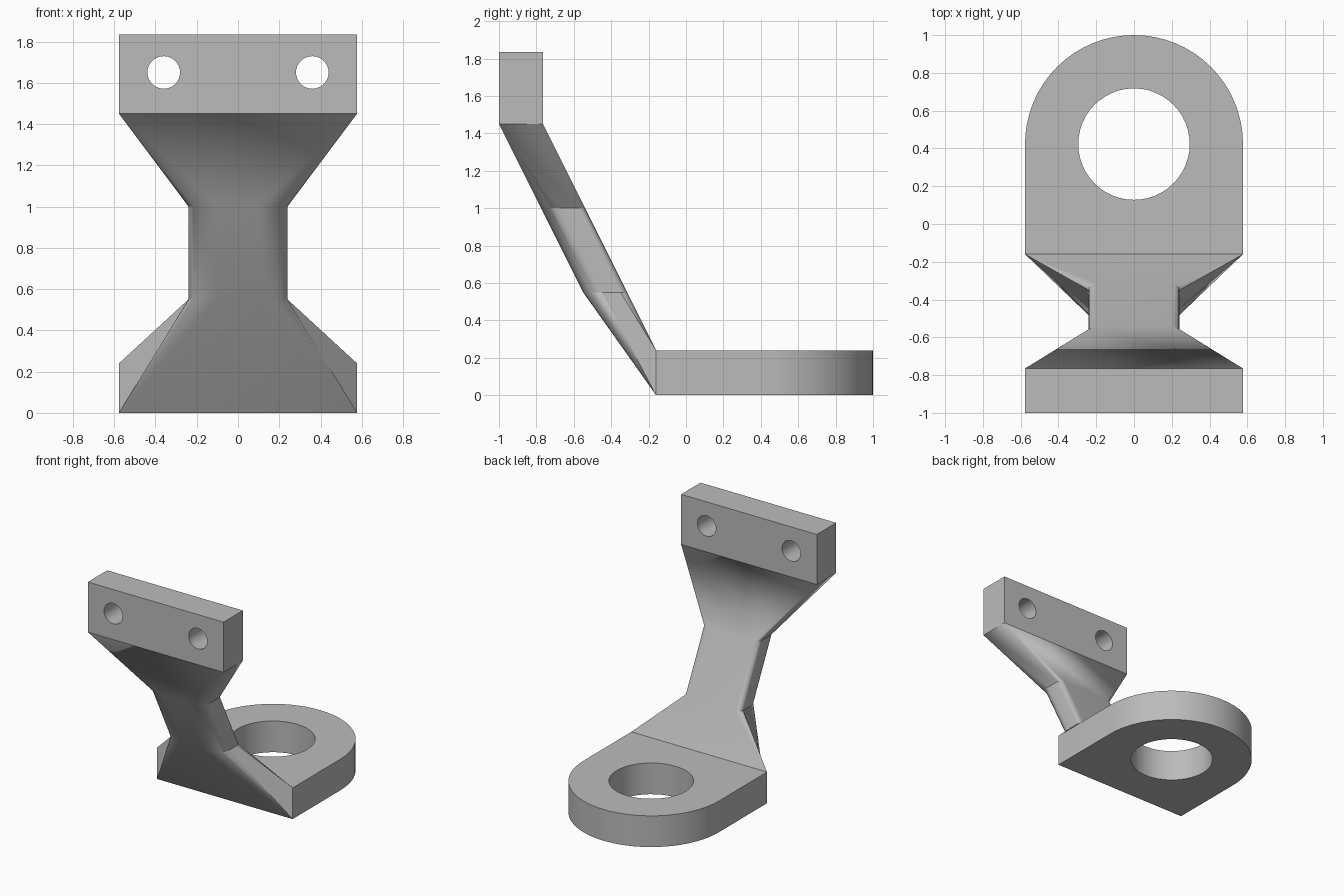
import bpy, bmesh
from math import sin, cos, pi, radians
from mathutils import Matrix

cube = bpy.data.objects.get("Cube")
if cube:
    bpy.data.objects.remove(cube, do_unlink=True)

grey = bpy.data.materials.new("plain_grey")
grey.use_nodes = True
colour = (0.5, 0.5, 0.5, 1)
grey.diffuse_color = colour
grey.node_tree.nodes["Principled BSDF"].inputs["Base Color"].default_value = colour

HALF = 0.577


def make(name, bm):
    bmesh.ops.recalc_face_normals(bm, faces=bm.faces)
    mesh = bpy.data.meshes.new(name)
    bm.to_mesh(mesh)
    bm.free()
    mesh.materials.append(grey)
    obj = bpy.data.objects.new(name, mesh)
    bpy.context.collection.objects.link(obj)
    return obj


def activate(obj):
    bpy.ops.object.select_all(action="DESELECT")
    obj.select_set(True)
    bpy.context.view_layer.objects.active = obj


def smooth(obj, angle=30):
    activate(obj)
    bpy.ops.object.shade_smooth_by_angle(angle=radians(angle))


def prism(name, outline, z0, z1):
    bm = bmesh.new()
    face = bm.faces.new([bm.verts.new((x, y, z0)) for x, y in outline])
    out = bmesh.ops.extrude_face_region(bm, geom=[face])
    top = [v for v in out["geom"] if isinstance(v, bmesh.types.BMVert)]
    bmesh.ops.translate(bm, verts=top, vec=(0, 0, z1 - z0))
    return make(name, bm)


def drill(obj, centre, radius, sides, tilt=0):
    bm = bmesh.new()
    bmesh.ops.create_cone(bm, cap_ends=True, segments=sides, radius1=radius, radius2=radius,
                          depth=1, matrix=Matrix.Translation(centre) @ Matrix.Rotation(tilt, 4, "X"))
    cutter = make("hole_cutter", bm)
    cutter.hide_render = True
    mod = obj.modifiers.new("hole", "BOOLEAN")
    mod.operation, mod.object, mod.solver = "DIFFERENCE", cutter, "EXACT"
    activate(obj)
    bpy.ops.object.modifier_apply(modifier="hole")
    bpy.data.objects.remove(cutter, do_unlink=True)


# Base plate with rounded end and large bore
RING_Y = 0.423
outline = [(-HALF, -0.16)] + [(HALF, -0.16)]
outline += [(HALF * cos(pi * i / 32), RING_Y + HALF * sin(pi * i / 32)) for i in range(33)]
base = prism("base_plate", outline, 0, 0.24)
drill(base, (0, RING_Y, 0.12), 0.295, 48)
smooth(base)

# Upright mounting block with two bolt holes
block = prism("mounting_block", [(-HALF, -1), (HALF, -1), (HALF, -0.765), (-HALF, -0.765)], 1.45, 1.835)
for side in (-1, 1):
    drill(block, (side * 0.36, -0.88, 1.65), 0.079, 32, pi / 2)
smooth(block)

# Leaning arm: a rounded waist flaring out to the plate and the block
STEPS = 8


def mirrored(half):
    return half + [(-x, y, z) for x, y, z in reversed(half)]


def waist(z, back, front, width=0.24):
    half = []
    for i in range(STEPS + 1):
        a = pi / 2 * i / STEPS
        half.append((width - 0.04 * (1 - sin(a)), back - 0.035 * (1 - cos(a)), z))
    for i in range(STEPS + 1):
        a = pi / 2 * i / STEPS
        half.append((width - 0.14 * (1 - cos(a)), front + 0.1 * (1 - sin(a)), z))
    return mirrored(half)


def corners(back, front):
    n = STEPS + 1
    return mirrored([(HALF, *back)] * n + [(HALF, *front)] * n)


rings = [corners((-0.16, 0.24), (-0.16, 0)),
         waist(0.55, -0.315, -0.55),
         waist(1.0, -0.54, -0.775),
         corners((-0.765, 1.45), (-1, 1.45))]
bm = bmesh.new()
rows = [[bm.verts.new(p) for p in ring] for ring in rings]
for low, high in zip(rows, rows[1:]):
    for i in range(len(low)):
        j = (i + 1) % len(low)
        bm.faces.new((low[i], low[j], high[j], high[i]))
bmesh.ops.remove_doubles(bm, verts=bm.verts, dist=0.0005)
smooth(make("arm", bm), 25)
